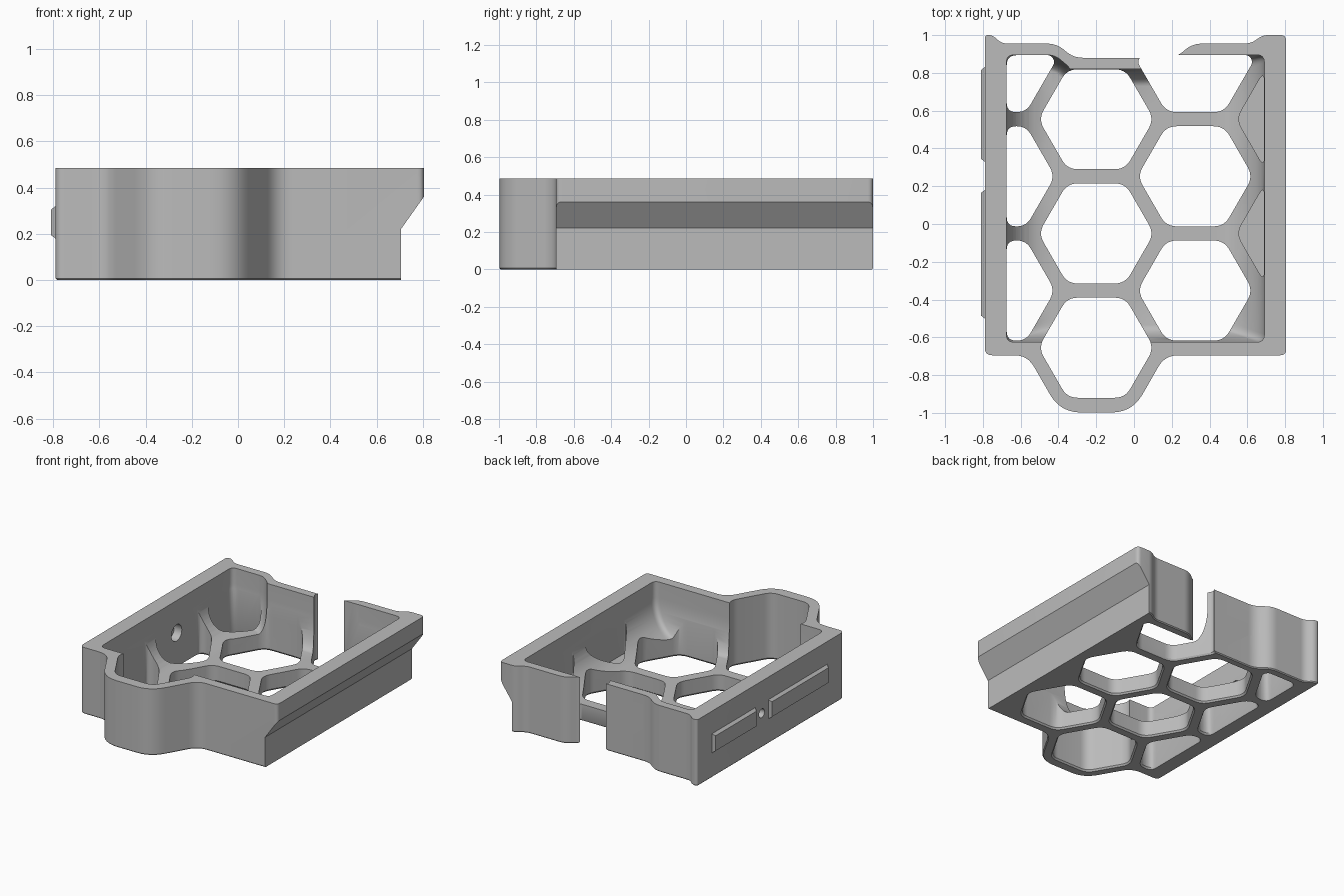
import bpy, bmesh, math
from mathutils import Vector, Matrix

if "Cube" in bpy.data.objects:
    bpy.data.objects.remove(bpy.data.objects["Cube"])

HEIGHT, FLOOR = 0.485, 0.12
LEFT, RIGHT, FRONT, BACK, MID_BACK = -0.675, 0.69, -0.625, 0.895, 0.82
PITCH, HOLE = 0.605, 0.306

grey = bpy.data.materials.new("plain_grey")
grey.use_nodes = True
grey.diffuse_color = (0.5, 0.5, 0.5, 1)
grey.node_tree.nodes["Principled BSDF"].inputs["Base Color"].default_value = (0.5, 0.5, 0.5, 1)


def rounded(points, radii, steps=6):
    """Round the corners of a closed outline, same point count every time."""
    if not isinstance(radii, (list, tuple)):
        radii = [radii] * len(points)
    pts = [Vector(p) for p in points]
    out = []
    for i, p in enumerate(pts):
        a, b = pts[i - 1] - p, pts[(i + 1) % len(pts)] - p
        cut = min(radii[i], a.length * 0.48, b.length * 0.48)
        s, e = p + a.normalized() * cut, p + b.normalized() * cut
        for k in range(steps + 1):
            t = k / steps
            out.append(s * (1 - t) ** 2 + p * 2 * t * (1 - t) + e * t * t)
    return out


def loft(name, rings):
    """Closed solid through a list of equal-length 3D rings."""
    bm = bmesh.new()
    rows = [[bm.verts.new(p) for p in ring] for ring in rings]
    n = len(rows[0])
    for low, high in zip(rows, rows[1:]):
        for i in range(n):
            j = (i + 1) % n
            bm.faces.new((low[i], low[j], high[j], high[i]))
    bm.faces.new(rows[0][::-1])
    bm.faces.new(rows[-1])
    bmesh.ops.recalc_face_normals(bm, faces=bm.faces)
    mesh = bpy.data.meshes.new(name)
    bm.to_mesh(mesh)
    bm.free()
    mesh.materials.append(grey)
    ob = bpy.data.objects.new(name, mesh)
    bpy.context.collection.objects.link(ob)
    return ob


def upright(name, outline, z0, z1):
    return loft(name, [[(p.x, p.y, z) for p in outline] for z in (z0, z1)])


def along_y(name, outline, y0, y1):
    return loft(name, [[(p[0], y, p[1]) for p in outline] for y in (y0, y1)])


def along_x(name, y, z, radius, x0, x1, n=24):
    circle = [(y + radius * math.cos(math.tau * i / n), z + radius * math.sin(math.tau * i / n))
              for i in range(n)]
    return loft(name, [[(x, a, b) for a, b in circle] for x in (x0, x1)])


def clip(poly, axis, limit, sign):
    """Keep the part of a convex outline with sign * coordinate below sign * limit."""
    out = []
    for i, p in enumerate(poly):
        q = poly[(i + 1) % len(poly)]
        dp, dq = sign * (p[axis] - limit), sign * (q[axis] - limit)
        if dp <= 0:
            out.append(p)
        if dp * dq < 0:
            out.append(p.lerp(q, dp / (dp - dq)))
    return out


# Outer shell outline, with hexagonal nose in front and stepped back wall
outline = [(-0.79, -0.695), (-0.564, -0.695), (-0.39, -0.998), (-0.01, -0.998),
           (0.164, -0.695), (0.805, -0.695), (0.805, 1), (0.68, 1), (0.62, 0.955),
           (0.31, 0.955), (0.22, 0.88), (-0.32, 0.88), (-0.41, 0.955), (-0.7, 0.955),
           (-0.75, 1), (-0.79, 1)]
radii = [0.04, 0.07, 0.11, 0.11, 0.07, 0.03, 0.03, 0.03] + [0.05] * 6 + [0.03, 0.03]
tray = upright("tray_body", rounded(outline, radii), 0, HEIGHT)

# Small chamfer round the bottom
bm = bmesh.new()
bm.from_mesh(tray.data)
rim = [e for e in bm.edges if all(v.co.z < 0.001 for v in e.verts)]
bmesh.ops.bevel(bm, geom=rim, offset=0.007, segments=1, affect='EDGES', clamp_overlap=True)
bm.to_mesh(tray.data)
bm.free()

cutters = []

# Undercut below the overhanging rail
cutters.append(along_y("rail_undercut", [(0.705, -0.1), (0.705, 0.22), (0.9, 0.495), (0.9, -0.1)],
                       -1.2, 1.2))


# Cavity with wide coves at the sides and narrow coves at the ends
def cavity(name, shape):
    rings = []
    for k in range(13):
        a = math.pi / 2 * (1 - k / 12)
        d = 1 - math.cos(a)
        z = FLOOR + 0.25 * (1 - math.sin(a))
        rings.append([(p.x, p.y, z) for p in rounded(shape(0.24 * d, 0.09 * d), 0.04)])
    rings.append([(x, y, 0.7) for x, y, z in rings[-1]])
    cutters.append(loft(name, rings))


cavity("main_cavity", lambda dx, dy: [
    (LEFT + dx, FRONT + dy), (RIGHT - dx, FRONT + dy),
    (RIGHT - dx, MID_BACK - dy), (LEFT + dx, MID_BACK - dy)])
cavity("right_back_cavity", lambda dx, dy: [
    (LEFT + dx, 0.4), (-0.33, 0.4), (-0.33, MID_BACK - dy),
    (-0.42, BACK - dy), (LEFT + dx, BACK - dy)])
cavity("left_back_cavity", lambda dx, dy: [
    (0.22, 0.4), (RIGHT - dx, 0.4), (RIGHT - dx, BACK - dy),
    (0.31, BACK - dy), (0.22, MID_BACK - dy)])

# Honeycomb openings, trimmed at the walls; the ones by the rail are blind pockets
for column in range(4):
    cx = -0.2 + (column - 1) * PITCH * math.sqrt(3) / 2
    for row in range(3):
        cy = -0.655 + row * PITCH + (PITCH / 2 if column % 2 == 0 else 0)
        if column == 3 and row == 0:
            continue
        hexagon = [Vector((cx + HOLE * math.cos(math.pi / 3 * i),
                           cy + HOLE * math.sin(math.pi / 3 * i))) for i in range(6)]
        hexagon = clip(hexagon, 0, LEFT + 0.001, -1)
        hexagon = clip(hexagon, 0, RIGHT - 0.001, 1)
        hexagon = clip(hexagon, 1, (MID_BACK if column == 1 else BACK) - 0.001, 1)
        ring = rounded(hexagon, 0.055)
        if column == 3:
            cutters.append(upright("rail_pocket", ring, 0.09, 0.7))
            continue
        mid = sum(ring, Vector((0, 0))) / len(ring)
        flare = [mid + (p - mid) * 1.07 for p in ring]
        cutters.append(loft("cell_opening", [[(p.x, p.y, -0.012) for p in flare],
                                             [(p.x, p.y, 0.012) for p in ring],
                                             [(p.x, p.y, 0.7) for p in ring]]))

# Lowered section of the back wall
notch = rounded([(-0.42, 0.7), (-0.41, 0.5), (-0.32, 0.235), (0.22, 0.235), (0.31, 0.5), (0.32, 0.7)],
                [0, 0.03, 0.08, 0.08, 0.03, 0])
cutters.append(along_y("back_notch", notch, 0.78, 1.2))

# Screw hole with counterbore in the side wall
cutters.append(along_x("screw_hole", 0.255, 0.25, 0.032, -0.9, -0.6))
cutters.append(along_x("screw_counterbore", 0.255, 0.25, 0.06, -0.735, -0.6))

# Carve the tray
bpy.context.view_layer.objects.active = tray
for cutter in cutters:
    cutter.hide_render = True
    mod = tray.modifiers.new("carve", 'BOOLEAN')
    mod.operation = 'DIFFERENCE'
    mod.solver = 'EXACT'
    mod.object = cutter
    bpy.ops.object.modifier_apply(modifier=mod.name)
    bpy.data.objects.remove(cutter)

# Raised locating strips on the side wall
for name, y0, y1 in (("front_strip", -0.5, 0.18), ("back_strip", 0.33, 0.83)):
    rings = []
    for x, inset in ((-0.78, 0), (-0.79, 0), (-0.81, 0.015)):
        a, b, c, d = y0 + inset, y1 - inset, 0.18 + inset, 0.32 - inset
        rings.append([(x, a, c), (x, b, c), (x, b, d), (x, a, d)])
    loft(name, rings)

# Smooth the curved walls, keep real edges sharp
bpy.ops.object.select_all(action='DESELECT')
tray.select_set(True)
bpy.context.view_layer.objects.active = tray
bpy.ops.object.shade_smooth_by_angle(angle=math.radians(30))
